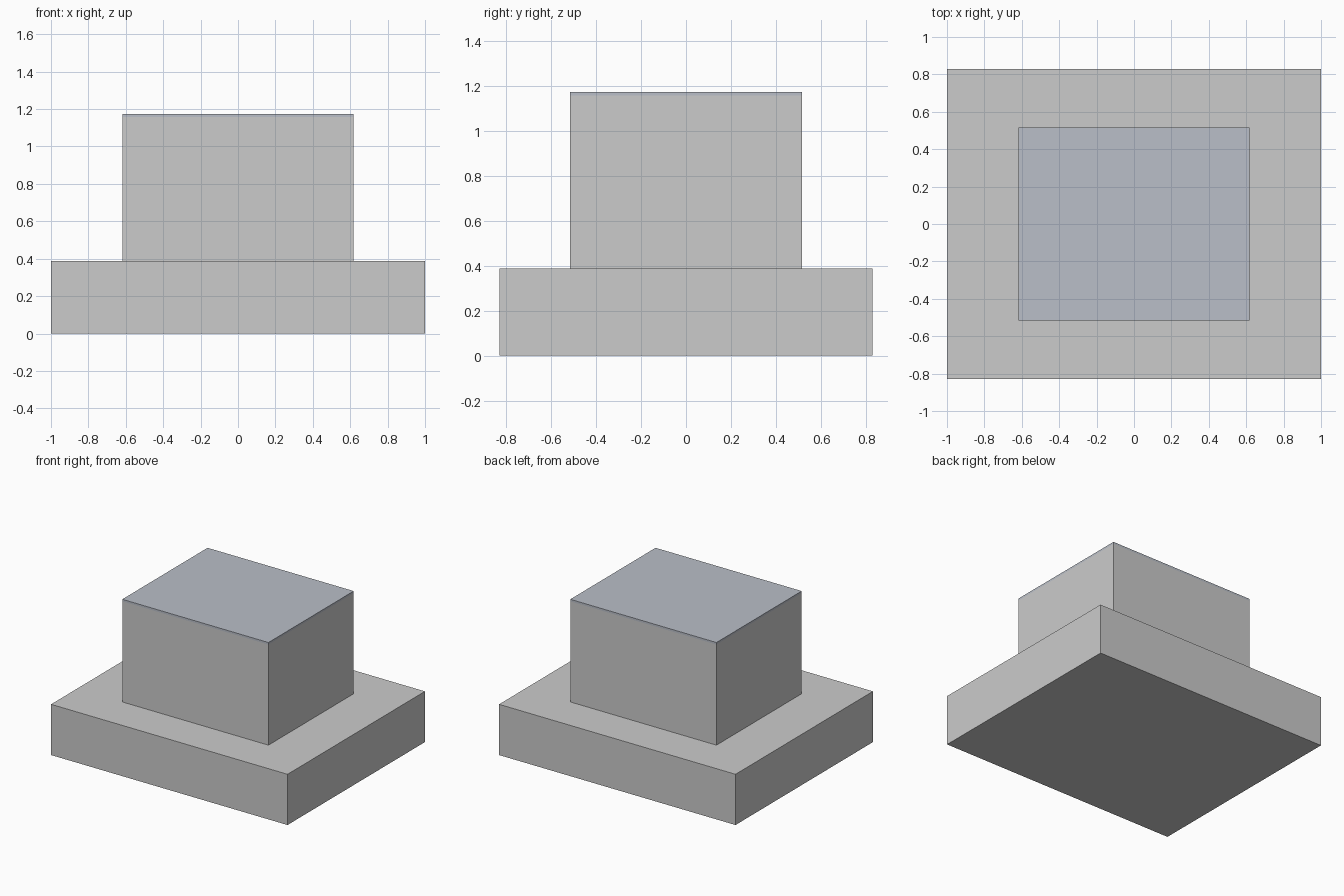
import bpy

if "Cube" in bpy.data.objects:
    bpy.data.objects.remove(bpy.data.objects["Cube"])


def box(name, half_x, half_y, z0, z1):
    """Axis-aligned box centred on x and y, between two heights."""
    bpy.ops.mesh.primitive_cube_add(size=1, location=(0, 0, (z0 + z1) / 2))
    obj = bpy.context.object
    obj.name = name
    obj.scale = (2 * half_x, 2 * half_y, z1 - z0)
    bpy.ops.object.transform_apply(location=False, rotation=False, scale=True)
    return obj


# Wide lower plinth
box("base", 1.0, 0.83, 0.0, 0.388)

# Upper block standing on the plinth
box("upper_block", 0.618, 0.515, 0.388, 1.157)

# Thin blue-grey plate on top
top = box("top_plate", 0.618, 0.515, 1.157, 1.173)
mat = bpy.data.materials.new("blue_grey")
mat.diffuse_color = (0.49, 0.52, 0.58, 1)
mat.use_nodes = True
mat.node_tree.nodes["Principled BSDF"].inputs["Base Color"].default_value = mat.diffuse_color
top.data.materials.append(mat)
